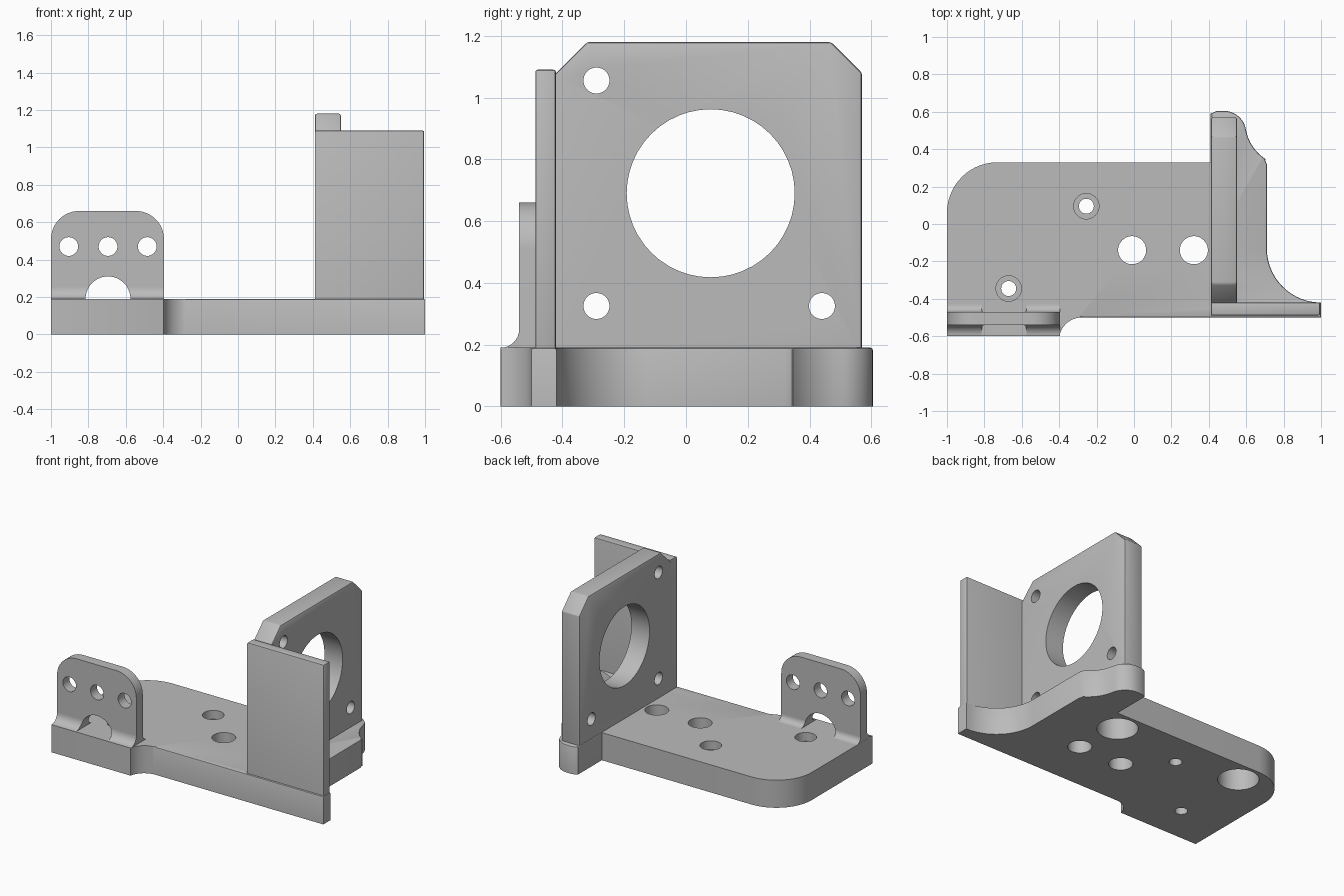
import bpy, bmesh
from math import cos, sin, radians
from mathutils import Vector

cube = bpy.data.objects.get("Cube")
if cube:
    bpy.data.objects.remove(cube)

grey = bpy.data.materials.new("plain grey")
grey.use_nodes = True
COLOUR = (0.5, 0.5, 0.5, 1)
grey.diffuse_color = COLOUR
grey.node_tree.nodes["Principled BSDF"].inputs["Base Color"].default_value = COLOUR


def arc(cx, cy, r, start, end, steps=14):
    angles = [radians(start + (end - start) * i / steps) for i in range(steps + 1)]
    return [(cx + r * cos(a), cy + r * sin(a)) for a in angles]


def prism(name, profile, axis, low, high, bevel_rule=None, width=0.01):
    """Extrude a 2D profile along an axis; bevel the edges picked by a rule."""
    place = {"x": lambda a, b, d: (d, a, b),
             "y": lambda a, b, d: (a, d, b),
             "z": lambda a, b, d: (a, b, d)}[axis]
    bm = bmesh.new()
    face = bm.faces.new([bm.verts.new(place(a, b, low)) for a, b in profile])
    moved = bmesh.ops.extrude_face_region(bm, geom=[face])["geom"]
    shift = Vector(place(0, 0, high - low))
    bmesh.ops.translate(bm, vec=shift, verts=[v for v in moved if isinstance(v, bmesh.types.BMVert)])
    bmesh.ops.recalc_face_normals(bm, faces=bm.faces)
    if bevel_rule:
        edges = [e for e in bm.edges if all(bevel_rule(v.co) for v in e.verts)]
        bmesh.ops.bevel(bm, geom=edges, offset=width, segments=2, profile=0.5, affect="EDGES")
    mesh = bpy.data.meshes.new(name)
    bm.to_mesh(mesh)
    bm.free()
    mesh.materials.append(grey)
    obj = bpy.data.objects.new(name, mesh)
    bpy.context.collection.objects.link(obj)
    return obj


def activate(obj):
    bpy.ops.object.select_all(action="DESELECT")
    obj.select_set(True)
    bpy.context.view_layer.objects.active = obj


def drill(obj, axis, holes):
    """Cut round holes given as (a, b, radius, low, high)."""
    for a, b, r, low, high in holes:
        cutter = prism("hole_cutter", arc(a, b, r, 0, 360, 48)[:-1], axis, low, high)
        cutter.hide_render = True
        mod = obj.modifiers.new("hole", "BOOLEAN")
        mod.operation, mod.solver, mod.object = "DIFFERENCE", "EXACT", cutter
        activate(obj)
        bpy.ops.object.modifier_apply(modifier=mod.name)
        bpy.data.objects.remove(cutter)


def smooth(obj):
    activate(obj)
    bpy.ops.object.shade_smooth_by_angle(angle=radians(25))


# Base plate with its step, rounded corner and curved side
TOP = 0.19
outline = [(-1, -0.6), (-0.4, -0.6)]
outline += arc(-0.28, -0.62, 0.12, 170, 90, 10)
outline += [(1, -0.5), (1, -0.42)]
outline += arc(1, -0.13, 0.29, 268, 180)
outline += [(0.71, 0.32), (0.70, 0.343)]
outline += arc(0.83, 0.545, 0.235, 238, 190, 8)
outline += arc(0.48, 0.485, 0.12, 18, 90, 8)
outline += [(0.44, 0.603), (0.41, 0.59), (0.41, 0.33)]
outline += arc(-0.73, 0.06, 0.27, 90, 180)


def base_rim(co):
    return co.z > TOP - 0.001 and (co.x > 0.405 or (co.x > -0.3 and co.y < -0.4))


base = prism("base_plate", outline, "z", 0, TOP, base_rim, 0.008)
cuts = [(x, -0.14, 0.075, -0.1, 0.3) for x in (-0.01, 0.32)]
for x, y in ((-0.255, 0.095), (-0.67, -0.345)):
    cuts += [(x, y, 0.04, -0.1, 0.3), (x, y, 0.068, TOP - 0.06, 0.3)]
cuts += [(x, 0.18, 0.128, -0.1, 0.15) for x in (-0.69, 0.284)]
drill(base, "z", cuts)

# Upright mounting plate with chamfered top corners and one large bore
profile = [(-0.425, 0.18), (0.57, 0.18), (0.57, 1.08), (0.47, 1.18), (-0.32, 1.18), (-0.425, 1.075)]
mount = prism("mounting_plate", profile, "x", 0.412, 0.55,
              lambda co: co.z > 0.1 and (co.x > 0.54 or co.x < 0.42) and (co.z > 0.9 or co.y > 0.5))
drill(mount, "x", [(0.08, 0.69, 0.272, 0.3, 0.7)] +
      [(y, z, 0.042, 0.3, 0.7) for y, z in ((-0.29, 1.055), (-0.29, 0.325), (0.44, 0.325))])

# Front shield panel
panel = prism("shield_panel", [(0.412, 0.18), (0.995, 0.18), (0.995, 1.09), (0.412, 1.09)],
              "y", -0.488, -0.421, lambda co: co.z > 1 or co.x > 0.9, 0.008)

# Bracket ear with rounded top, and fillets along its foot
X0, X1 = -0.9995, -0.396
ear_profile = [(X0, 0.18), (X1, 0.18)]
ear_profile += arc(X1 - 0.15, 0.51, 0.15, 0, 90) + arc(X0 + 0.15, 0.51, 0.15, 90, 180)
ear = prism("bracket_ear", ear_profile, "y", -0.54, -0.47)
front_foot = [(-0.535, 0.185), (-0.535, 0.25)] + arc(-0.6, 0.25, 0.06, 0, -90, 8) + [(-0.6, 0.185)]
rear_foot = [(-0.475, 0.185), (-0.475, 0.23)] + arc(-0.43, 0.23, 0.04, 180, 270, 8) + [(-0.43, 0.185)]
arch = (-0.695, 0.19, 0.12, -0.7, -0.3)
drill(ear, "y", [arch] + [(x, 0.47, 0.05, -0.7, -0.3) for x in (-0.905, -0.695, -0.485)])
feet = [prism("front_fillet", front_foot, "x", X0, X1), prism("rear_fillet", rear_foot, "x", X0, X1)]
for foot in feet:
    drill(foot, "y", [arch])

for part in [base, mount, panel, ear] + feet:
    smooth(part)
